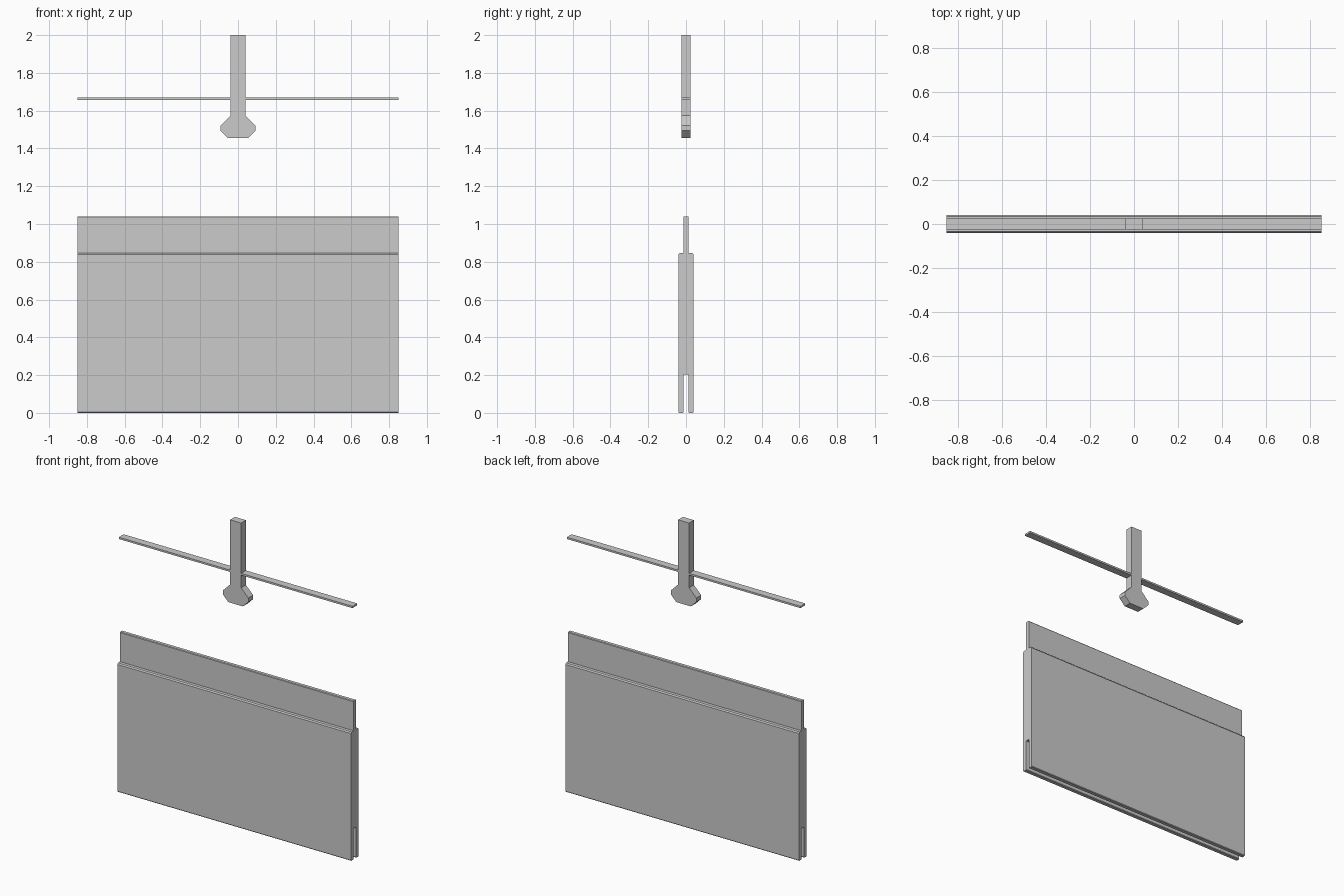
import bpy, bmesh
from mathutils import Vector

if "Cube" in bpy.data.objects:
    bpy.data.objects.remove(bpy.data.objects["Cube"])


def extrude_profile(name, points, direction, to_3d):
    """Make a solid by extruding a closed 2D profile along a vector."""
    bm = bmesh.new()
    face = bm.faces.new([bm.verts.new(to_3d(*p)) for p in points])
    moved = bmesh.ops.extrude_face_region(bm, geom=[face])["geom"]
    bmesh.ops.translate(bm, vec=Vector(direction),
                        verts=[g for g in moved if isinstance(g, bmesh.types.BMVert)])
    bmesh.ops.recalc_face_normals(bm, faces=bm.faces)
    mesh = bpy.data.meshes.new(name)
    bm.to_mesh(mesh)
    bm.free()
    obj = bpy.data.objects.new(name, mesh)
    bpy.context.collection.objects.link(obj)
    return obj


def mirrored(half):
    return half + [(-a, b) for a, b in reversed(half)]


HALF_LENGTH = 0.85
DEPTH = 0.025

# Tongue-and-groove panel: cross-section in y/z, run along x
panel_half = [(0.013, 0.204), (0.013, 0.004), (0.016, 0.0), (0.037, 0.0), (0.04, 0.004),
              (0.04, 0.838), (0.034, 0.846), (0.013, 0.846), (0.013, 1.037), (0.010, 1.041)]
extrude_profile("panel", mirrored(panel_half), (2 * HALF_LENGTH, 0, 0),
                lambda y, z: (-HALF_LENGTH, y, z))

# Hanging post with flared foot: outline in x/z, run along y
post_half = [(0.053, 1.455), (0.093, 1.495), (0.093, 1.521), (0.04, 1.574), (0.04, 2.0)]
extrude_profile("post", mirrored(post_half), (0, 2 * DEPTH, 0),
                lambda x, z: (x, -DEPTH, z))

# Thin flat arms either side of the post
for side, name in ((-1, "left_arm"), (1, "right_arm")):
    arm = [(0.04, 1.657), (HALF_LENGTH, 1.657), (HALF_LENGTH, 1.669), (0.04, 1.669)]
    extrude_profile(name, arm, (0, 2 * DEPTH, 0),
                    lambda x, z, s=side: (s * x, -DEPTH, z))
